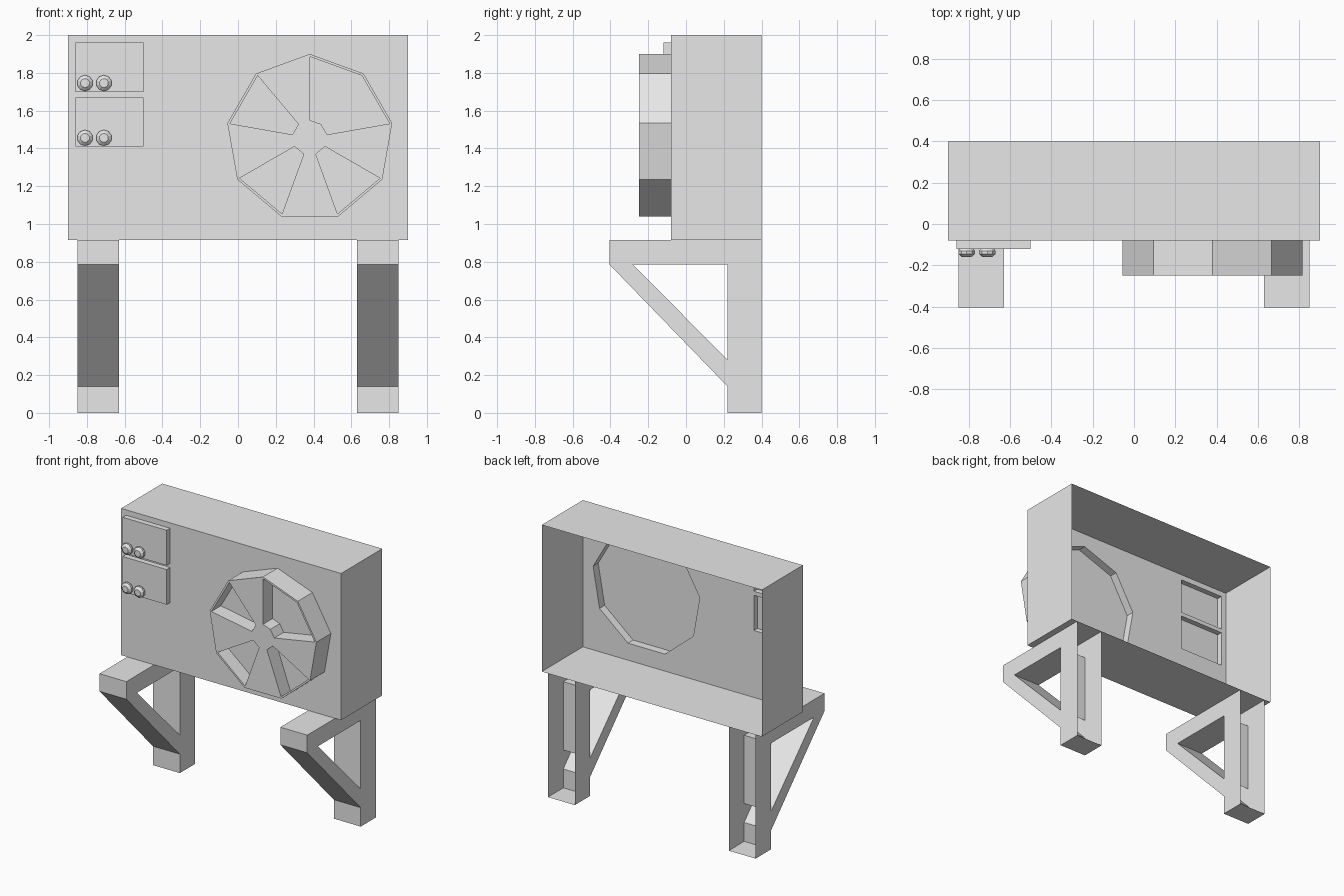
import bpy, bmesh
from math import sin, cos, pi

if "Cube" in bpy.data.objects:
    bpy.data.objects.remove(bpy.data.objects["Cube"], do_unlink=True)

grey = bpy.data.materials.new("light_grey")
grey.use_nodes = True
grey.diffuse_color = (0.8, 0.8, 0.8, 1)
grey.node_tree.nodes["Principled BSDF"].inputs["Base Color"].default_value = (0.8, 0.8, 0.8, 1)

FRONT, BACK = -0.08, 0.40        # casing depth
BASE, TOP, HALF = 0.915, 2.0, 0.90
FAN_X, FAN_Z, FAN_R, SIDES = 0.38, 1.457, 0.443, 9


def finish(bm, name):
    """Weld, orient and turn a bmesh into a named object."""
    bmesh.ops.remove_doubles(bm, verts=bm.verts, dist=0.0005)
    bmesh.ops.recalc_face_normals(bm, faces=bm.faces)
    mesh = bpy.data.meshes.new(name)
    bm.to_mesh(mesh)
    bm.free()
    mesh.materials.append(grey)
    obj = bpy.data.objects.new(name, mesh)
    bpy.context.collection.objects.link(obj)
    return obj


def face(bm, *points):
    return bm.faces.new([bm.verts.new(p) for p in points])


def ring(x, z, r, y, n):
    """Points round an axis along y, starting at the top."""
    return [(x + r * sin(2 * pi * k / n), y, z + r * cos(2 * pi * k / n)) for k in range(n)]


def rect(x0, x1, z0, z1, y):
    return [(x0, y, z0), (x1, y, z0), (x1, y, z1), (x0, y, z1)]


def bridge(bm, a, b):
    """Quads between two closed loops of points."""
    for k in range(len(a)):
        j = (k + 1) % len(a)
        face(bm, a[k], a[j], b[j], b[k])


panels = {"upper": (-0.86, -0.50, 1.70, 1.96), "lower": (-0.86, -0.50, 1.41, 1.67)}

# Casing: open at the back, front sheet pierced for the fan and the panels
bm = bmesh.new()
loops = [rect(-HALF, HALF, BASE, TOP, FRONT), ring(FAN_X, FAN_Z, FAN_R, FRONT, SIDES)]
loops += [rect(*p, FRONT) for p in panels.values()]
edges = []
for loop in loops:
    vs = [bm.verts.new(p) for p in loop]
    edges += [bm.edges.new((vs[i - 1], vs[i])) for i in range(len(vs))]
bmesh.ops.triangle_fill(bm, edges=edges, use_beauty=True, normal=(0, -1, 0))
bridge(bm, loops[0], rect(-HALF, HALF, BASE, TOP, BACK))
finish(bm, "casing")

# Fan housing: raised rim, hub and spokes round sunken sectors
FACE_Y, FLOOR_Y = -0.25, -0.14
sunken = {0, 1, 3, 5, 7}
outer = ring(FAN_X, FAN_Z, FAN_R, FACE_Y, SIDES)
inner = ring(FAN_X, FAN_Z, FAN_R - 0.014, FACE_Y, SIDES)
hub = ring(FAN_X, FAN_Z, 0.093, FACE_Y, SIDES)


def sink(p):
    return (p[0], FLOOR_Y, p[2])


bm = bmesh.new()
bridge(bm, ring(FAN_X, FAN_Z, FAN_R, FRONT, SIDES), outer)
bridge(bm, outer, inner)
face(bm, *hub)
for k in range(SIDES):
    j = (k + 1) % SIDES
    if k not in sunken:
        face(bm, hub[k], inner[k], inner[j], hub[j])
        continue
    for line in (inner, hub):
        face(bm, line[k], line[j], sink(line[j]), sink(line[k]))
    for m, neighbour in ((k, (k - 1) % SIDES), (j, j)):
        if neighbour not in sunken:
            face(bm, hub[m], inner[m], sink(inner[m]), sink(hub[m]))
finish(bm, "fan_housing")

bm = bmesh.new()
face(bm, *ring(FAN_X, FAN_Z, FAN_R, FLOOR_Y, SIDES))
finish(bm, "fan_back_plate")

# Control panels with two knobs each
PANEL_Y = -0.12
for name, p in panels.items():
    bm = bmesh.new()
    bridge(bm, rect(*p, FRONT), rect(*p, PANEL_Y))
    face(bm, *rect(*p, PANEL_Y))
    finish(bm, "panel_" + name)
    for side, x in (("right", -0.81), ("left", -0.71)):
        bm = bmesh.new()
        profile = [(0.034, 0), (0.042, 0.01), (0.042, 0.025), (0.024, 0.04)]
        rings = [ring(x, p[2] + 0.046, r, PANEL_Y - d, 10) for r, d in profile]
        for a, b in zip(rings, rings[1:]):
            bridge(bm, a, b)
        face(bm, *rings[-1])
        finish(bm, f"knob_{name}_{side}")

# Brackets: hollow leg, arm and diagonal brace, open at the back
pts = {
    "foot_back": (BACK, 0), "foot_front": (0.22, 0), "brace_low": (0.22, 0.14),
    "nose_low": (-0.405, 0.785), "nose_top": (-0.405, BASE), "top_back": (BACK, BASE),
    "hole_low": (0.22, 0.28), "hole_front": (-0.28, 0.785), "hole_back": (0.22, 0.785),
}
sheets = [
    ("foot_back", "foot_front", "brace_low", "hole_low", "hole_back", "top_back"),
    ("top_back", "hole_back", "hole_front", "nose_low", "nose_top"),
    ("brace_low", "nose_low", "hole_front", "hole_low"),
]
outline = ["foot_back", "foot_front", "brace_low", "nose_low", "nose_top", "top_back"]
hole = ["hole_low", "hole_front", "hole_back", "hole_low"]
for name, x0, x1 in (("right", -0.85, -0.63), ("left", 0.63, 0.85)):
    bm = bmesh.new()
    for x in (x0, x1):
        for sheet in sheets:
            face(bm, *[(x, *pts[n]) for n in sheet])
    for path in (outline, hole):
        for a, b in zip(path, path[1:]):
            face(bm, (x0, *pts[a]), (x0, *pts[b]), (x1, *pts[b]), (x1, *pts[a]))
    finish(bm, "bracket_" + name)
